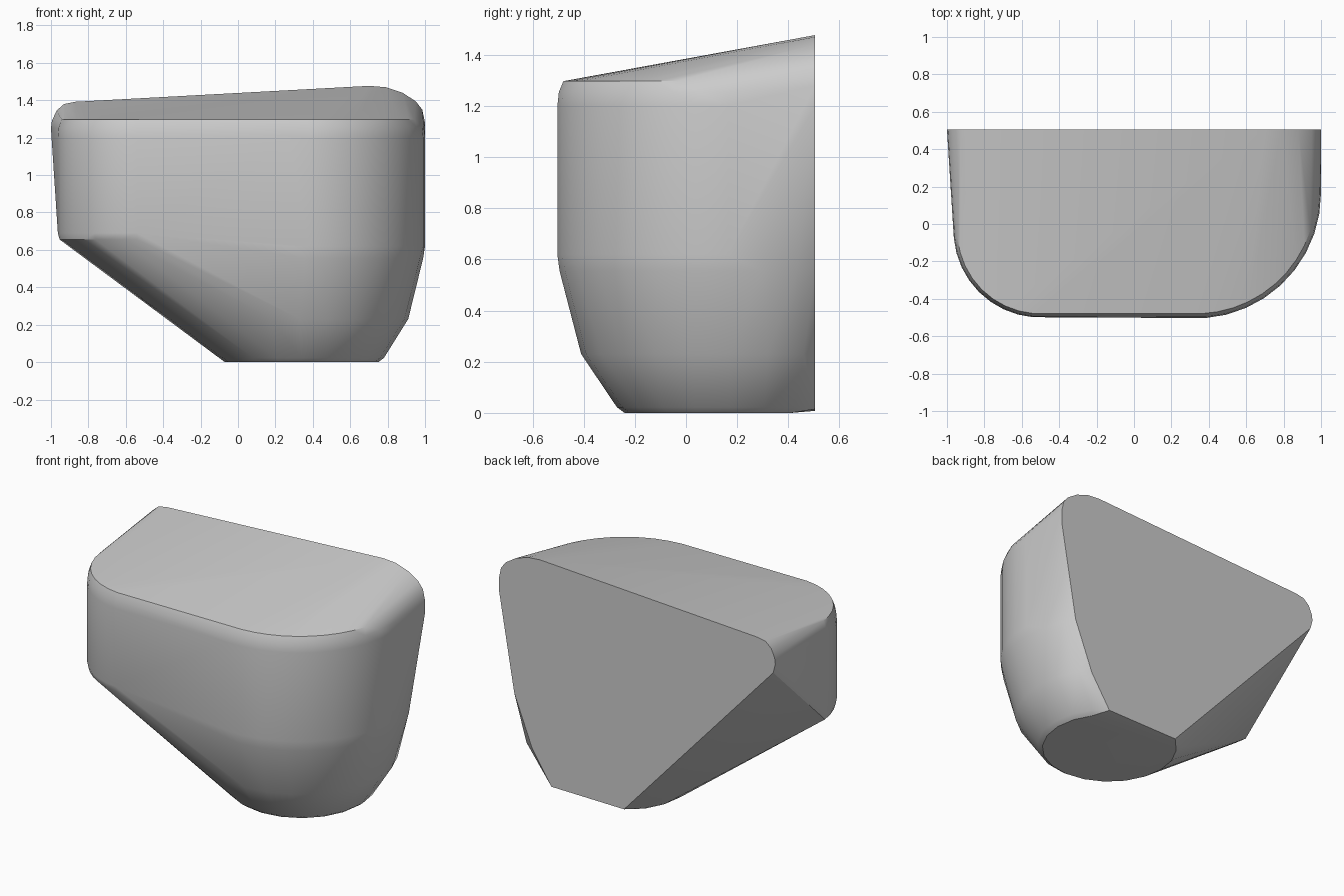
import bpy, bmesh
from math import radians, sin, cos

if "Cube" in bpy.data.objects:
    bpy.data.objects.remove(bpy.data.objects["Cube"])

BACK = 0.505
points = []


def arc(cx, cy, r, z, a0, a1, n):
    """Add a horizontal arc of points, kept in front of the back plane."""
    for i in range(n + 1):
        a = radians(a0 + (a1 - a0) * i / n)
        x, y = cx + r * cos(a), cy + r * sin(a)
        if y < BACK - 0.005:
            points.append((x, y, z))


# rounded bottom pad
arc(0.34, 0.17, 0.41, 0.0, 0, 342, 19)
arc(0.34, 0.17, 0.44, 0.022, 0, 342, 19)

# tapering lower rings on the deep side
arc(0.33, 0.17, 0.58, 0.23, -105, 30, 9)
arc(0.33, 0.165, 0.66, 0.555, -100, 24, 10)

# upright right-hand corner and its bevelled rim
for r, z in ((0.67, 0.62), (0.67, 1.2), (0.664, 1.255), (0.645, 1.297)):
    arc(0.33, 0.165, r, z, -95, 0 if z < 1.28 else -18, 10)

# upright left-hand corner and its bevelled rim
for r, z in ((0.455, 0.655), (0.465, 0.69), (0.465, 1.2), (0.46, 1.255), (0.445, 1.297)):
    arc(-0.5, -0.035, r, z, -175, -95, 8)

# flat back outline (x, z)
back = [(0.095, 0.008), (0.62, 0.015), (0.76, 0.23), (0.89, 0.56), (1.0, 1.2),
        (1.0, 1.28), (0.985, 1.35), (0.95, 1.395), (0.88, 1.44), (0.79, 1.47),
        (0.7, 1.477), (-0.87, 1.392), (-0.93, 1.38), (-0.97, 1.345),
        (-0.995, 1.29), (-1.0, 1.25), (-0.985, 1.19)]
points += [(x, BACK, z) for x, z in back]

# wrap everything in one convex skin
bm = bmesh.new()
for p in points:
    bm.verts.new(p)
res = bmesh.ops.convex_hull(bm, input=bm.verts)
junk = {g for g in res["geom_interior"] + res["geom_unused"]
        if isinstance(g, bmesh.types.BMVert)}
bmesh.ops.delete(bm, geom=list(junk), context='VERTS')
bmesh.ops.dissolve_limit(bm, angle_limit=radians(0.5), verts=bm.verts, edges=bm.edges)
bmesh.ops.recalc_face_normals(bm, faces=bm.faces)

mesh = bpy.data.meshes.new("half_bucket")
bm.to_mesh(mesh)
bm.free()
bucket = bpy.data.objects.new("half_bucket", mesh)
bpy.context.collection.objects.link(bucket)
bpy.context.view_layer.objects.active = bucket
bucket.select_set(True)
bpy.ops.object.shade_smooth_by_angle(angle=radians(30))
